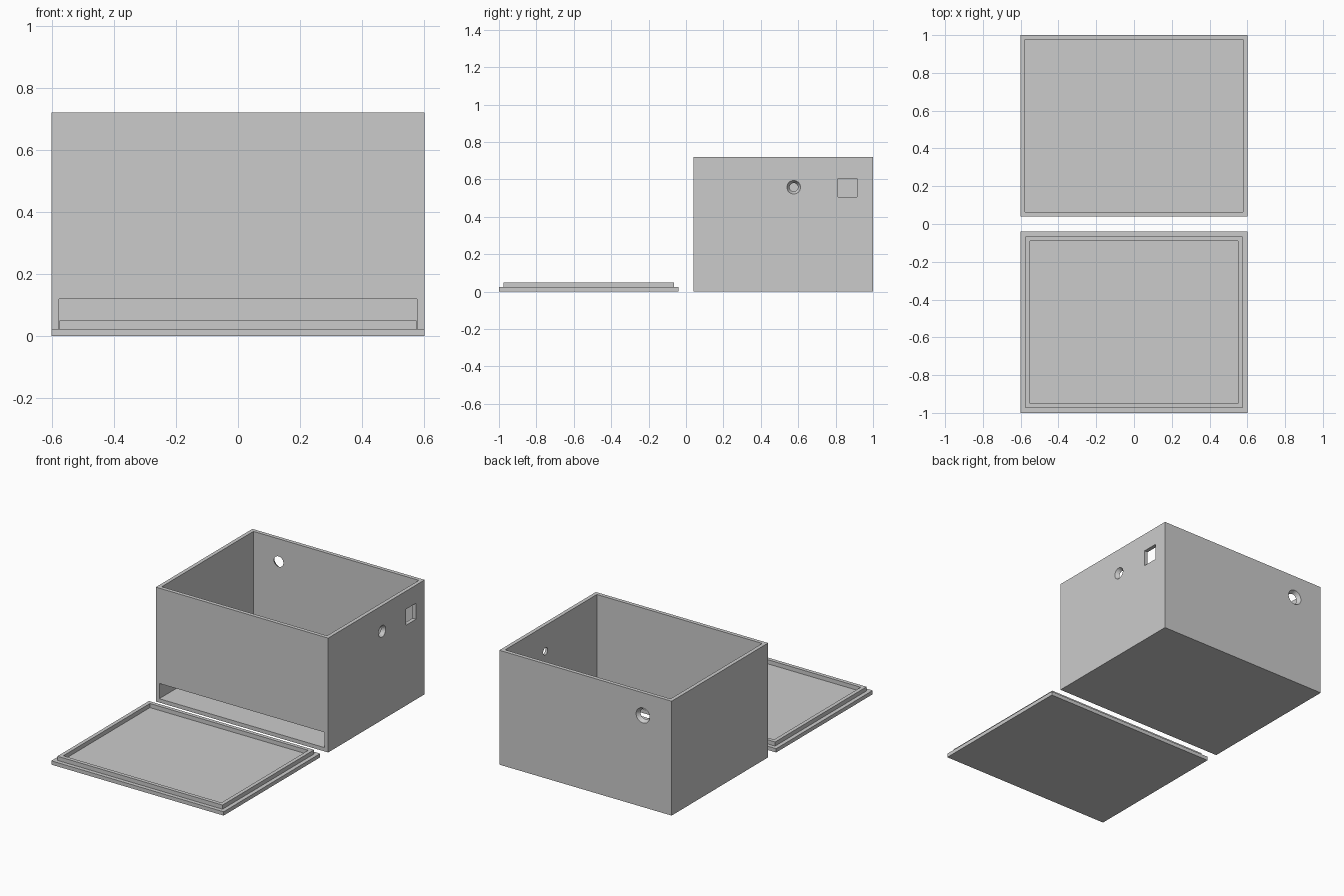
import bpy, math

if "Cube" in bpy.data.objects:
    bpy.data.objects.remove(bpy.data.objects["Cube"])

grey = bpy.data.materials.new("light grey")
grey.diffuse_color = (0.6, 0.6, 0.6, 1)
grey.use_nodes = True
grey.node_tree.nodes["Principled BSDF"].inputs["Base Color"].default_value = grey.diffuse_color


def block(name, x, y, z):
    """Axis-aligned block from (min, max) ranges."""
    bpy.ops.mesh.primitive_cube_add(size=1, location=[(a + b) / 2 for a, b in (x, y, z)])
    o = bpy.context.object
    o.name = name
    o.scale = [b - a for a, b in (x, y, z)]
    bpy.ops.object.transform_apply(location=True, rotation=True, scale=True)
    o.data.materials.append(grey)
    return o


def cone_cutter(name, loc, rot, r_in, r_out, depth):
    """Countersunk hole cutter, widening along its local z."""
    bpy.ops.mesh.primitive_cone_add(vertices=32, radius1=r_in, radius2=r_out,
                                    depth=depth, location=loc, rotation=rot)
    o = bpy.context.object
    o.name = name
    o.data.materials.append(grey)
    return o


def cut(target, cutters):
    for c in cutters:
        m = target.modifiers.new(c.name, 'BOOLEAN')
        m.operation = 'DIFFERENCE'
        m.solver = 'EXACT'
        m.object = c
        bpy.context.view_layer.objects.active = target
        bpy.ops.object.modifier_apply(modifier=m.name)
        bpy.data.objects.remove(c, do_unlink=True)


W = 0.024   # wall thickness

# Open box with front slot, square port and two countersunk holes
box = block("box", (-0.6, 0.6), (0.04, 1), (0, 0.72))
cut(box, [
    block("cavity", (-0.6 + W, 0.6 - W), (0.04 + W, 1 - W), (W, 0.8)),
    block("front_slot", (-0.6 + W, 0.6 - W), (0.0, 0.1), (W, 0.12)),
    block("square_port", (0.55, 0.65), (0.812, 0.914), (0.505, 0.606)),
    cone_cutter("side_hole", (0.588, 0.576, 0.558), (0, math.pi / 2, 0), 0.022, 0.037, W + 0.002),
    cone_cutter("back_hole", (-0.4, 0.988, 0.577), (-math.pi / 2, 0, 0), 0.032, 0.048, W + 0.002),
])

# Lid plate with a raised locating lip
block("lid_plate", (-0.6, 0.6), (-1, -0.04), (0, W))
a, b = 0.025, 0.049
lip = block("lid_lip", (-0.6 + a, 0.6 - a), (-1 + a, -0.04 - a), (W, 0.05))
cut(lip, [block("lip_opening", (-0.6 + b, 0.6 - b), (-1 + b, -0.04 - b), (0, 0.1))])
